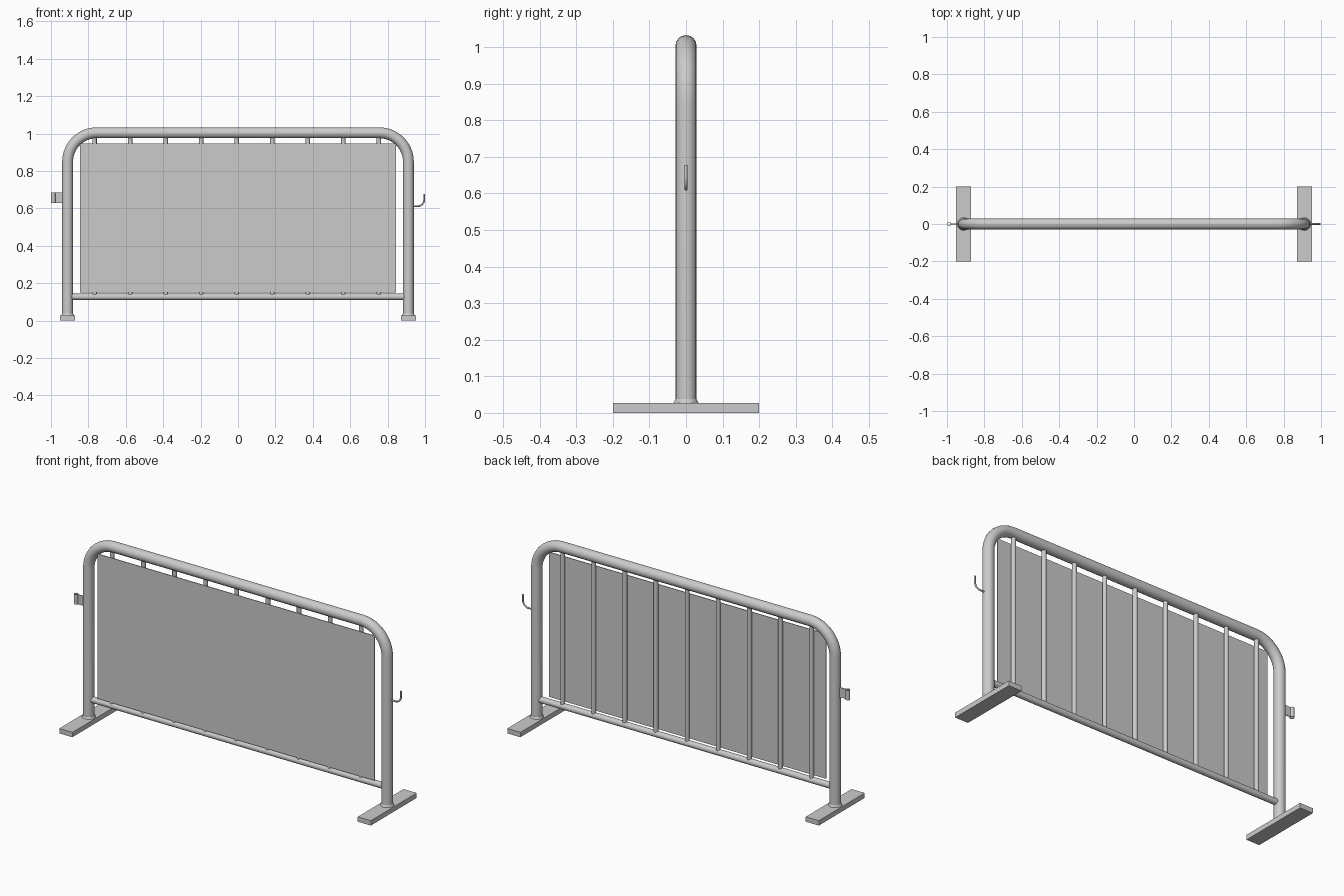
import bpy
from math import sin, cos, pi, radians

if "Cube" in bpy.data.objects:
    bpy.data.objects.remove(bpy.data.objects["Cube"])

POST_X, TUBE_R, TOP_Z, BEND = 0.911, 0.029, 1.004, 0.155
FOOT_H = 0.027


def smooth(obj):
    bpy.ops.object.select_all(action='DESELECT')
    obj.select_set(True)
    bpy.context.view_layer.objects.active = obj
    bpy.ops.object.shade_smooth_by_angle(angle=radians(35))


def box(name, lo, hi):
    bpy.ops.mesh.primitive_cube_add(size=1, location=[(a + b) / 2 for a, b in zip(lo, hi)])
    obj = bpy.context.object
    obj.name = name
    obj.scale = [b - a for a, b in zip(lo, hi)]
    bpy.ops.object.transform_apply(location=False, rotation=False, scale=True)
    return obj


def tube(name, points, radius, res=6):
    """Round tube swept along a path, converted to a mesh."""
    data = bpy.data.curves.new(name, 'CURVE')
    data.dimensions = '3D'
    data.bevel_depth, data.bevel_resolution = radius, res
    data.use_fill_caps = True
    spline = data.splines.new('POLY')
    spline.points.add(len(points) - 1)
    for p, co in zip(spline.points, points):
        p.co = (*co, 1)
    obj = bpy.data.objects.new(name, data)
    bpy.context.collection.objects.link(obj)
    bpy.ops.object.select_all(action='DESELECT')
    obj.select_set(True)
    bpy.context.view_layer.objects.active = obj
    bpy.ops.object.convert(target='MESH')
    obj = bpy.context.object
    obj.name = name
    smooth(obj)
    return obj


def arc(cx, cz, r, a0, a1, n=12):
    return [(cx + r * cos(a0 + (a1 - a0) * i / n), 0, cz + r * sin(a0 + (a1 - a0) * i / n))
            for i in range(n + 1)]


# Bent outer frame
bx, bz = POST_X - BEND, TOP_Z - BEND
tube("outer_frame",
     [(-POST_X, 0, FOOT_H - 0.005)] + arc(-bx, bz, BEND, pi, pi / 2)
     + arc(bx, bz, BEND, pi / 2, 0) + [(POST_X, 0, FOOT_H - 0.005)], TUBE_R)

# Lower rail
tube("lower_rail", [(-POST_X + 0.01, 0, 0.127), (POST_X - 0.01, 0, 0.127)], 0.017)

# Vertical bars
for i in range(9):
    x = -0.767 + i * 0.19
    tube(f"vertical_bar_{i + 1}", [(x, 0, 0.127), (x, 0, TOP_Z)], 0.012, 4)

# Front sheet
box("front_panel", (-0.845, -0.016, 0.149), (0.845, -0.012, 0.948))

# Feet with weld collars
for side, s in (("left", -1), ("right", 1)):
    x = s * POST_X
    box(f"{side}_foot", (x - 0.04, -0.2, 0), (x + 0.04, 0.2, FOOT_H))
    bpy.ops.mesh.primitive_cone_add(vertices=32, radius1=0.034, radius2=TUBE_R,
                                    depth=0.011, location=(x, 0, FOOT_H + 0.0055))
    collar = bpy.context.object
    collar.name = f"{side}_weld_collar"
    smooth(collar)

# Hook on the right post
hx, hz, hr = 0.9955, 0.612, 0.035
tube("hook", [(POST_X + 0.02, 0, hz)] + arc(hx - hr, hz + hr, hr, -pi / 2, 0)
     + [(hx, 0, 0.678)], 0.0045, 4)

# Hook socket on the left post: plate and hollow sleeve
z0, z1 = 0.63, 0.684
box("socket_plate", (-0.98, -0.002, z0), (-POST_X - 0.02, 0.002, z1))
bpy.ops.mesh.primitive_cylinder_add(vertices=24, radius=0.012, depth=z1 - z0,
                                    end_fill_type='NOTHING', location=(-0.988, 0, (z0 + z1) / 2))
sleeve = bpy.context.object
sleeve.name = "socket_sleeve"
mod = sleeve.modifiers.new("wall", 'SOLIDIFY')
mod.thickness, mod.offset = 0.003, -1
bpy.ops.object.modifier_apply(modifier=mod.name)
smooth(sleeve)
